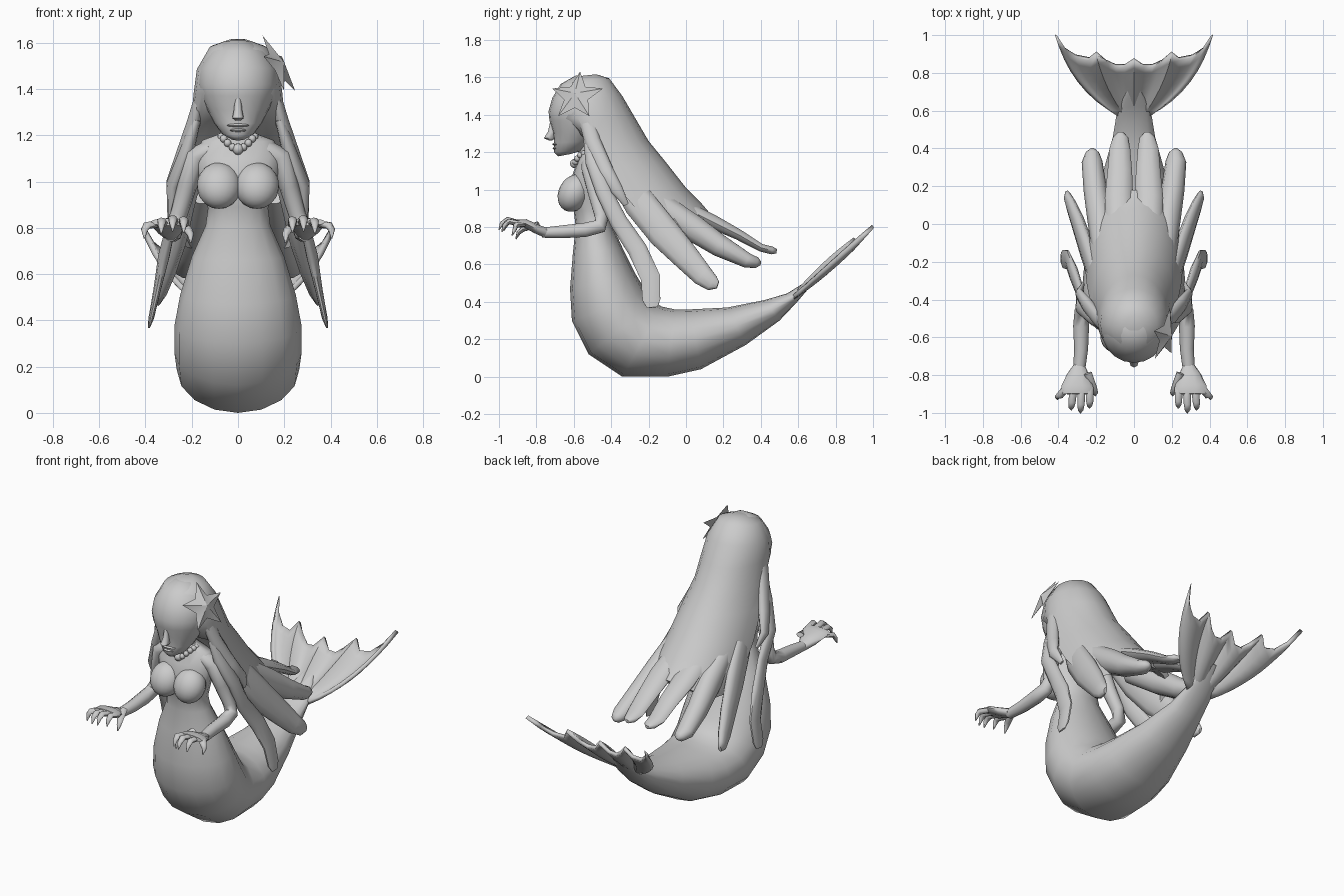
import bpy, bmesh, math
from mathutils import Vector, Matrix

if "Cube" in bpy.data.objects:
    bpy.data.objects.remove(bpy.data.objects["Cube"])

grey = bpy.data.materials.new("plain_grey")
grey.use_nodes = True
GREY = (0.6, 0.6, 0.6, 1)
grey.diffuse_color = GREY
grey.node_tree.nodes["Principled BSDF"].inputs["Base Color"].default_value = GREY
X = Vector((1, 0, 0))
SIDES = (("left", 1), ("right", -1))


def finish(name, bm, angle=60):
    bmesh.ops.recalc_face_normals(bm, faces=bm.faces)
    mesh = bpy.data.meshes.new(name)
    bm.to_mesh(mesh)
    bm.free()
    mesh.materials.append(grey)
    obj = bpy.data.objects.new(name, mesh)
    bpy.context.collection.objects.link(obj)
    bpy.ops.object.select_all(action="DESELECT")
    obj.select_set(True)
    bpy.context.view_layer.objects.active = obj
    bpy.ops.object.shade_smooth_by_angle(angle=math.radians(angle))
    return obj


def loft(name, rings, sides=14):
    """Skin rings of centre, two half axes and front fullness (negative is hollow)."""
    bm = bmesh.new()
    loops = []
    for centre, a, b, full in rings:
        loop = []
        for i in range(sides):
            t = math.tau * i / sides
            depth = math.cos(t) * (full if math.cos(t) < 0 else 1)
            loop.append(bm.verts.new(centre + a * depth + b * math.sin(t)))
        loops.append(loop)
    for low, high in zip(loops, loops[1:]):
        for i in range(sides):
            j = (i + 1) % sides
            bm.faces.new((low[i], low[j], high[j], high[i]))
    bm.faces.new(loops[0])
    bm.faces.new(loops[-1])
    return finish(name, bm)


def profile_loft(name, stations, sides=16):
    """Stations are front y, front z, back y, back z, half width."""
    rings = []
    for yf, zf, yb, zb, w in stations:
        front, back = Vector((0, yf, zf)), Vector((0, yb, zb))
        rings.append(((front + back) / 2, (back - front) / 2, X * w, 1))
    return loft(name, rings, sides)


def tube(name, s, stations, sides=10):
    """Sweep along x, y, z with half width and half thickness, mirrored by s."""
    pts = [Vector((p[0] * s, p[1], p[2])) for p in stations]
    rings = []
    for i, p in enumerate(pts):
        along = (pts[min(i + 1, len(pts) - 1)] - pts[max(i - 1, 0)]).normalized()
        up = along.cross(X).normalized()
        across = up.cross(along)
        rings.append((p, across * stations[i][3], up * stations[i][4], 1))
    return loft(name, rings, sides)


def ball(name, centre, size, u=14, v=9, tilt=0):
    bm = bmesh.new()
    m = Matrix.Translation(centre) @ Matrix.Rotation(tilt, 4, "X") @ Matrix.Diagonal((*size, 1))
    bmesh.ops.create_uvsphere(bm, u_segments=u, v_segments=v, radius=1, matrix=m)
    return finish(name, bm)


# Torso and tail in one sweep, thinning into the fin
profile_loft("body_and_tail", [
    (-.6, 1.27, -.48, 1.29, .055), (-.575, 1.205, -.46, 1.22, .06),
    (-.57, 1.172, -.44, 1.185, .155), (-.6, 1.1, -.42, 1.1, .19),
    (-.635, .99, -.41, .99, .165), (-.6, .89, -.41, .88, .13),
    (-.59, .8, -.4, .82, .14), (-.605, .66, -.34, .69, .2),
    (-.62, .47, -.27, .55, .25), (-.61, .3, -.21, .45, .275),
    (-.52, .12, -.17, .4, .275), (-.34, 0, -.13, .375, .265),
    (-.1, 0, -.06, .36, .25), (.08, .04, .02, .36, .225),
    (.32, .17, .22, .37, .165), (.5, .3, .42, .41, .112),
    (.59, .395, .54, .445, .095), (.65, .465, .62, .495, .075),
    (.72, .545, .71, .555, .03)])

# Head with a smooth brow, and facial features
profile_loft("head", [
    (-.685, 1.178, -.62, 1.19, .03), (-.705, 1.2, -.55, 1.21, .068),
    (-.705, 1.25, -.5, 1.26, .105), (-.712, 1.31, -.45, 1.32, .135),
    (-.73, 1.37, -.4, 1.37, .162), (-.735, 1.42, -.38, 1.42, .174),
    (-.715, 1.49, -.36, 1.49, .17), (-.67, 1.565, -.4, 1.56, .125),
    (-.59, 1.61, -.48, 1.6, .05)], 20)
loft("nose", [(Vector((0, y, z)), X * w, Vector((0, d, 0)), 1) for y, z, w, d in
              [(-.725, 1.264, .012, .01), (-.728, 1.275, .025, .032),
               (-.718, 1.31, .018, .02), (-.715, 1.37, .012, .01)]], 8)
ball("upper_lip", (0, -.695, 1.243), (.05, .02, .008), 10, 6)
ball("lower_lip", (0, -.693, 1.222), (.036, .02, .009), 10, 6)

# Hair cap opening into a hollow mane: edge y, z, back y, z, half width, fullness
mane = [
    (-.525, 1.612, -.48, 1.617, .04, 1), (-.535, 1.582, -.41, 1.595, .122, .95),
    (-.53, 1.485, -.34, 1.5, .178, .9), (-.52, 1.38, -.27, 1.38, .192, .75),
    (-.5, 1.26, -.2, 1.26, .203, .1), (-.43, 1.12, -.11, 1.15, .228, -.55),
    (-.32, .96, 0, 1.01, .25, -.72), (-.2, .82, .08, .93, .262, -.75),
    (-.06, .72, .14, .86, .24, -.75), (.06, .71, .18, .83, .19, -.7)]
rings = []
for ye, ze, yb, zb, w, full in mane:
    edge = Vector((0, ye, ze))
    rings.append((edge, Vector((0, yb, zb)) - edge, X * w, full))
loft("hair_mane", rings, 20)

for side, s in SIDES:
    # Separate hair locks
    tube(side + "_inner_lock", s, [
        (.075, 0, .9, .075, .04), (.08, .14, .83, .075, .04), (.075, .28, .76, .065, .03),
        (.075, .4, .69, .055, .022), (.07, .46, .675, .04, .022), (.07, .485, .67, .015, .012)])
    tube(side + "_middle_lock", s, [
        (.155, -.2, .96, .06, .07), (.18, .03, .8, .068, .075), (.205, .18, .7, .062, .062),
        (.222, .33, .62, .055, .042), (.22, .38, .61, .035, .03), (.22, .4, .605, .01, .01)])
    tube(side + "_outer_lock", s, [
        (.17, -.36, 1.08, .03, .06), (.215, -.25, .93, .035, .09), (.255, -.12, .77, .038, .09),
        (.295, 0, .64, .035, .075), (.33, .09, .54, .028, .06),
        (.35, .14, .5, .022, .045), (.355, .17, .49, .01, .02)])
    tube(side + "_side_lock", s, [
        (.18, -.52, 1.27, .02, .03), (.215, -.495, 1.15, .03, .045), (.28, -.44, .99, .03, .045),
        (.285, -.36, .83, .02, .05), (.32, -.26, .68, .025, .055), (.35, -.19, .53, .016, .055),
        (.375, -.185, .41, .012, .05), (.385, -.18, .37, .005, .03)])
    tube(side + "_temple_lock", s, [
        (.165, -.53, 1.37, .022, .045), (.19, -.5, 1.26, .03, .045), (.245, -.43, 1.1, .03, .045),
        (.29, -.37, 1.0, .02, .035), (.27, -.32, .92, .008, .015)])

    # Arm bending at the elbow, then the palm
    tube(side + "_arm", s, [
        (.12, -.51, 1.14, .04, .05), (.18, -.505, 1.11, .05, .055), (.22, -.48, .98, .042, .045),
        (.255, -.45, .86, .037, .04), (.275, -.46, .805, .04, .04), (.28, -.54, .785, .042, .04),
        (.28, -.66, .775, .037, .036), (.29, -.77, .77, .032, .028)])
    tube(side + "_palm", s, [
        (.29, -.75, .77, .032, .028), (.295, -.8, .79, .06, .026),
        (.3, -.86, .82, .085, .024), (.3, -.9, .825, .08, .016)])

    # Curled, pointed fingers fanning out of the palm
    for name, root, tip, end_y, end_z in [
            ("thumb", .245, .205, -.91, .735), ("index", .235, .235, -.975, .78),
            ("middle", .278, .283, -1, .785), ("ring", .322, .332, -.985, .775),
            ("little", .36, .405, -.93, .755)]:
        start_y = -.79 if name == "thumb" else -.87
        mid = (root + tip) / 2
        tube(side + "_" + name + "_finger", s, [
            (root, start_y, .815, .022, .016),
            ((mid + tip) / 2, (start_y + 2 * end_y) / 3, end_z + .055, .02, .015),
            (tip, end_y + .015, end_z + .035, .015, .012),
            (tip, end_y, end_z, .003, .003)], 7)

    # Bust
    ball(side + "_breast", (.082 * s, -.598, .982), (.096, .083, .105), 18, 12, -.5)

# Bead necklace
for i in range(-5, 6):
    t = i * .32
    drop = math.cos(t)
    r = .025 if i == 0 else .017
    ball("necklace_bead", (.075 * math.sin(t), -.525 - .07 * drop, 1.195 - .055 * drop ** 3),
         (r, r, r), 10, 6)

# Raised star ornament
bm = bmesh.new()
normal = Vector((.85, -.25, .45)).normalized()
up = (Vector((0, 0, 1)) - normal * normal.z).normalized()
across = up.cross(normal)
middle = Vector((.17, -.585, 1.5))
rim = []
for i in range(10):
    r = .07 if i % 2 else .148
    t = math.tau * i / 10
    rim.append(bm.verts.new(middle + (up * math.cos(t) + across * math.sin(t)) * r))
for peak in (.035, -.01):
    top = bm.verts.new(middle + normal * peak)
    for i in range(10):
        bm.faces.new((rim[i], rim[(i + 1) % 10], top))
finish("star_ornament", bm, 50)

# Tail fin: curved rays with alternating ridges
tips = [(0, .87), (.05, .84), (.1, .84), (.145, .865), (.2, .905),
        (.24, .875), (.31, .89), (.37, .935), (.413, 1)]
ridges = [.03, -.015, -.02, -.008, .032, -.012, -.02, -.01, .012]
half = list(zip(tips, ridges))
rays = [((-x, y), h) for (x, y), h in half[:0:-1]] + half
bm = bmesh.new()
columns = []
STEPS = 8
for (x, y), h in rays:
    start = Vector((x * .2, .57))
    bend = Vector((x * .8, .72))
    column = []
    for k in range(STEPS + 1):
        t = k / STEPS
        p = start * (1 - t) ** 2 + bend * 2 * t * (1 - t) + Vector((x, y)) * t * t
        z = .465 + (p.y - .62) * .87 + h * math.sin(math.pi * t * .75)
        column.append(bm.verts.new((p.x, p.y, z)))
    columns.append(column)
for a, b in zip(columns, columns[1:]):
    for k in range(STEPS):
        bm.faces.new((a[k], b[k], b[k + 1], a[k + 1]))
fin = finish("tail_fin", bm)
shell = fin.modifiers.new("thickness", "SOLIDIFY")
shell.thickness = .024
shell.offset = 0
